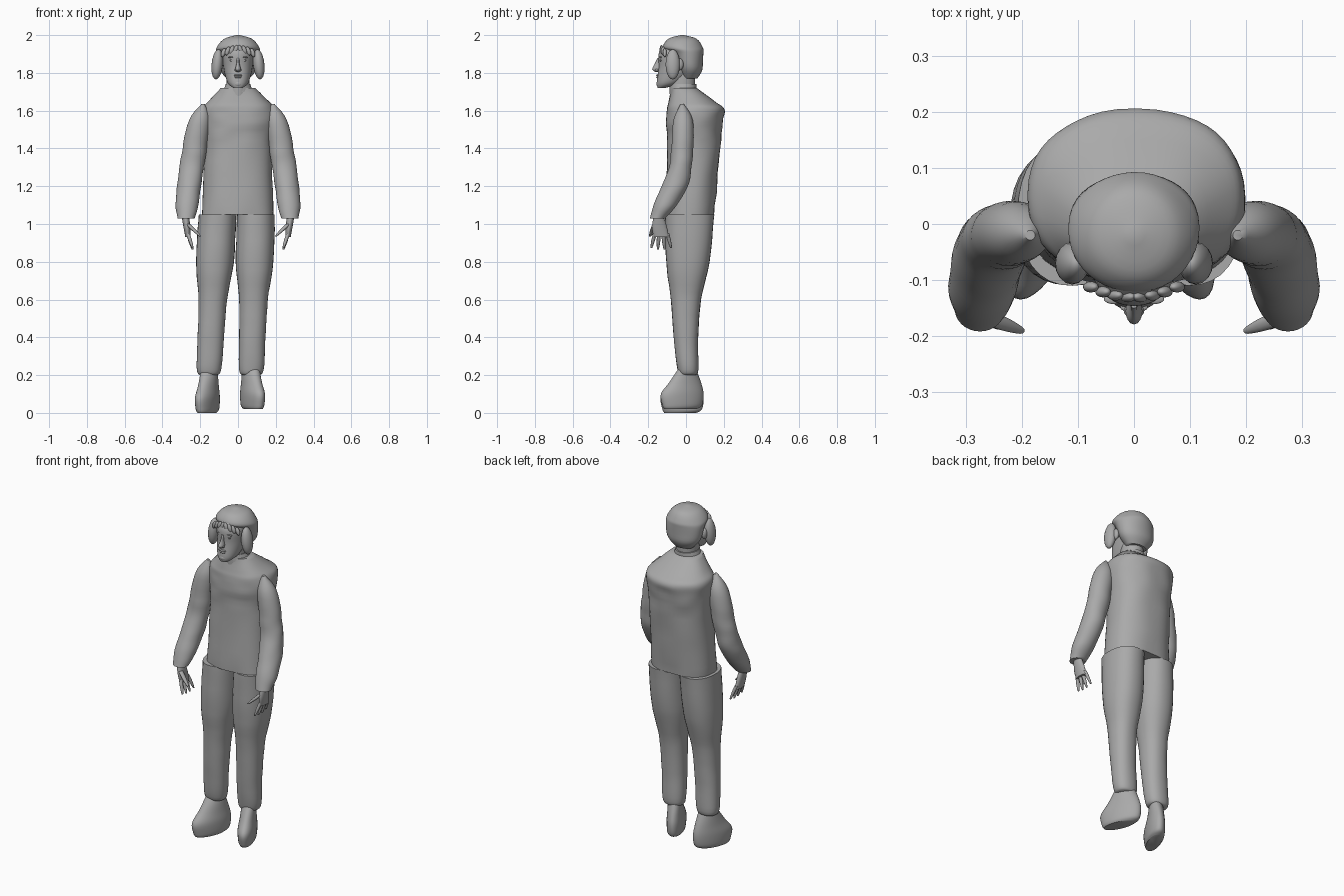
import bpy, bmesh, math
from mathutils import Vector, noise

cube = bpy.data.objects.get("Cube")
if cube:
    bpy.data.objects.remove(cube, do_unlink=True)

shade = (0.4, 0.4, 0.4, 1)
grey = bpy.data.materials.new("plain grey")
grey.use_nodes = True
grey.diffuse_color = shade
grey.node_tree.nodes["Principled BSDF"].inputs["Base Color"].default_value = shade


def finish(name, bm):
    """Turn the working mesh into a smooth grey object."""
    bmesh.ops.recalc_face_normals(bm, faces=bm.faces)
    mesh = bpy.data.meshes.new(name)
    bm.to_mesh(mesh)
    bm.free()
    mesh.materials.append(grey)
    obj = bpy.data.objects.new(name, mesh)
    bpy.context.collection.objects.link(obj)
    bpy.ops.object.select_all(action='DESELECT')
    obj.select_set(True)
    bpy.context.view_layer.objects.active = obj
    bpy.ops.object.shade_smooth_by_angle(angle=math.radians(50))
    return obj


def ring(z, y, wide, deep, x=0):
    """Horizontal cross-section: centre, half width and half depth."""
    return Vector((x, y, z, wide, deep))


def spline(before, start, end, after, t):
    slope_in, slope_out = (end - before) / 2, (after - start) / 2
    gap = end - start
    return (start + slope_in * t + (gap * 3 - slope_in * 2 - slope_out) * t ** 2
            + (slope_in + slope_out - gap * 2) * t ** 3)


def power(value, exponent):
    return math.copysign(abs(value) ** exponent, value)


def loft(name, rings, side=1, sides=32, steps=5, square=1, shear=0, folds=0):
    """Smooth closed body through the rings, on the chosen side."""
    padded = [rings[0], *rings, rings[-1]]
    path = [spline(*padded[i:i + 4], k / steps)
            for i in range(len(rings) - 1) for k in range(steps)]
    path.append(rings[-1])
    bm = bmesh.new()
    loops = []
    for x, y, z, wide, deep in path:
        loop = []
        for k in range(sides):
            angle = math.tau * k / sides
            out = Vector((power(math.cos(angle), square), power(math.sin(angle), square), 0))
            p = Vector((x + out.x * wide, y + out.y * deep, z))
            p += out * folds * noise.noise(Vector((p.x * 9, p.y * 9, p.z * 16)))
            loop.append(bm.verts.new((side * (p.x - shear * p.y), p.y, p.z)))
        loops.append(loop)
    for low, high in zip(loops, loops[1:]):
        for k in range(sides):
            j = (k + 1) % sides
            bm.faces.new((low[k], low[j], high[j], high[k]))
    bm.faces.new(reversed(loops[0]))
    bm.faces.new(loops[-1])
    finish(name, bm)


def blob(name, centre, size, tilt=0):
    """Ellipsoid, tilted around the front axis."""
    bm = bmesh.new()
    bmesh.ops.create_uvsphere(bm, u_segments=16, v_segments=10, radius=1)
    obj = finish(name, bm)
    obj.location, obj.scale = centre, size
    obj.rotation_euler.y = tilt


def finger(name, start, end, radius, side):
    """Tapered digit from knuckle to tip."""
    rings = []
    for t in (0, 0.5, 0.9, 1):
        p = Vector(start).lerp(Vector(end), t)
        r = radius * (1 - 0.6 * t ** 4)
        rings.append(ring(x=p.x, y=p.y, z=p.z, wide=r, deep=r))
    loft(name, rings, side, sides=12, steps=3)


# Jacket body with sloping shoulders, neck and collar
loft("torso", [
    ring(z=1.05, y=.02, wide=.19, deep=.13),
    ring(z=1.4, y=.04, wide=.18, deep=.14),
    ring(z=1.54, y=.045, wide=.19, deep=.15, x=.005),
    ring(z=1.61, y=.05, wide=.19, deep=.15, x=.005),
    ring(z=1.65, y=.03, wide=.16, deep=.12, x=.005),
    ring(z=1.72, y=-.01, wide=.09, deep=.07),
], sides=48, square=.85, folds=.006)
loft("neck", [
    ring(z=1.66, y=-.02, wide=.06, deep=.065),
    ring(z=1.8, y=-.02, wide=.06, deep=.07),
])
loft("collar", [
    ring(z=1.7, y=-.015, wide=.08, deep=.07),
    ring(z=1.74, y=-.015, wide=.065, deep=.07),
])

# Legs share one shape; each has its own stance from ankle to hip
for name, side, ankle, hip, lift in (("right", -1, .155, .1, 0), ("left", 1, .07, .1, .02)):
    leg = [
        ring(z=.2, y=.01, wide=.045, deep=.04),
        ring(z=.23, y=.01, wide=.065, deep=.055),
        ring(z=.4, y=0, wide=.07, deep=.065),
        ring(z=.6, y=0, wide=.076, deep=.08),
        ring(z=.8, y=.01, wide=.1, deep=.115),
        ring(z=1.05, y=.02, wide=.1, deep=.13),
    ]
    for section in leg:
        section.x = ankle + (hip - ankle) * (section.z - leg[0].z)
    loft(name + "_leg", leg, side, square=.9, folds=.002)

    # Shoe with the toe turned outward
    shoe = [
        ring(z=0, y=-.03, wide=.04, deep=.085),
        ring(z=.02, y=-.02, wide=.05, deep=.105),
        ring(z=.08, y=-.02, wide=.053, deep=.113),
        ring(z=.14, y=-.005, wide=.047, deep=.085),
        ring(z=.22, y=.007, wide=.043, deep=.043),
    ]
    for section in shoe:
        section.x = ankle
        section.z += lift
    loft(name + "_shoe", shoe, side, shear=.35)

# Mirrored sleeves, hands and facial details
for name, side in (("right", -1), ("left", 1)):
    loft(name + "_sleeve", [
        ring(z=1.03, x=.275, y=-.15, wide=.045, deep=.04),
        ring(z=1.1, x=.27, y=-.11, wide=.06, deep=.063),
        ring(z=1.2, x=.26, y=-.06, wide=.063, deep=.07),
        ring(z=1.3, x=.245, y=-.03, wide=.064, deep=.06),
        ring(z=1.4, x=.23, y=-.02, wide=.064, deep=.058),
        ring(z=1.55, x=.205, y=-.015, wide=.055, deep=.05),
        ring(z=1.635, x=.185, y=-.02, wide=.01, deep=.01),
    ], side, folds=.004)
    loft(name + "_palm", [
        ring(z=.93, x=.265, y=-.13, wide=.014, deep=.04),
        ring(z=.98, x=.27, y=-.14, wide=.018, deep=.04),
        ring(z=1.05, x=.28, y=-.145, wide=.02, deep=.025),
    ], side, sides=20)
    for k, label in enumerate(("index", "middle", "ring", "little")):
        y = -.165 + .022 * k
        tip = .86 + .008 * abs(k - 1.5)
        finger(f"{name}_{label}_finger", (.265, y, .95), (.24, y * 1.6 + .08, tip), .01, side)
    finger(name + "_thumb", (.267, -.165, 1), (.2, -.19, .935), .013, side)
    blob(name + "_eye", (side * .032, -.132, 1.866), (.014, .008, .006))
    blob(name + "_brow", (side * .034, -.134, 1.884), (.02, .009, .004), side * .1)
    blob(name + "_nostril", (side * .01, -.155, 1.815), (.008, .009, .007))
    blob(name + "_ear", (side * .1, -.035, 1.845), (.016, .022, .032))
    blob(name + "_hair_lock", (side * .11, -.07, 1.845), (.03, .038, .08), side * -.1)

# Head with jaw, nose, lips and chin
loft("head", [
    ring(z=1.72, y=-.13, wide=.025, deep=.02),
    ring(z=1.75, y=-.09, wide=.056, deep=.065),
    ring(z=1.83, y=-.045, wide=.077, deep=.1),
    ring(z=1.91, y=-.035, wide=.082, deep=.108),
    ring(z=1.97, y=-.03, wide=.05, deep=.07),
], square=.92)
loft("nose", [
    ring(z=1.806, y=-.15, wide=.007, deep=.015),
    ring(z=1.82, y=-.155, wide=.015, deep=.024),
    ring(z=1.85, y=-.145, wide=.008, deep=.02),
    ring(z=1.88, y=-.14, wide=.007, deep=.01),
], sides=16)
blob("upper_lip", (0, -.148, 1.787), (.025, .01, .005))
blob("lower_lip", (0, -.148, 1.777), (.02, .01, .006))
blob("chin", (0, -.145, 1.742), (.022, .012, .016))

# Hair cap with a fringe parted in the middle
loft("hair", [
    ring(z=1.77, y=.02, wide=.06, deep=.04),
    ring(z=1.82, y=.02, wide=.1, deep=.067),
    ring(z=1.9, y=.005, wide=.115, deep=.085),
    ring(z=1.935, y=-.017, wide=.112, deep=.105),
    ring(z=1.98, y=-.02, wide=.075, deep=.075),
    ring(z=2, y=-.02, wide=.01, deep=.01),
], sides=40, folds=.003)
for k in range(8):
    x = .022 * (k - 3.5)
    drop = x * x * 3
    blob(f"fringe_lock_{k + 1}", (x, drop - .13, 1.925 - drop), (.012, .01, .024),
         math.copysign(.35, -x))
